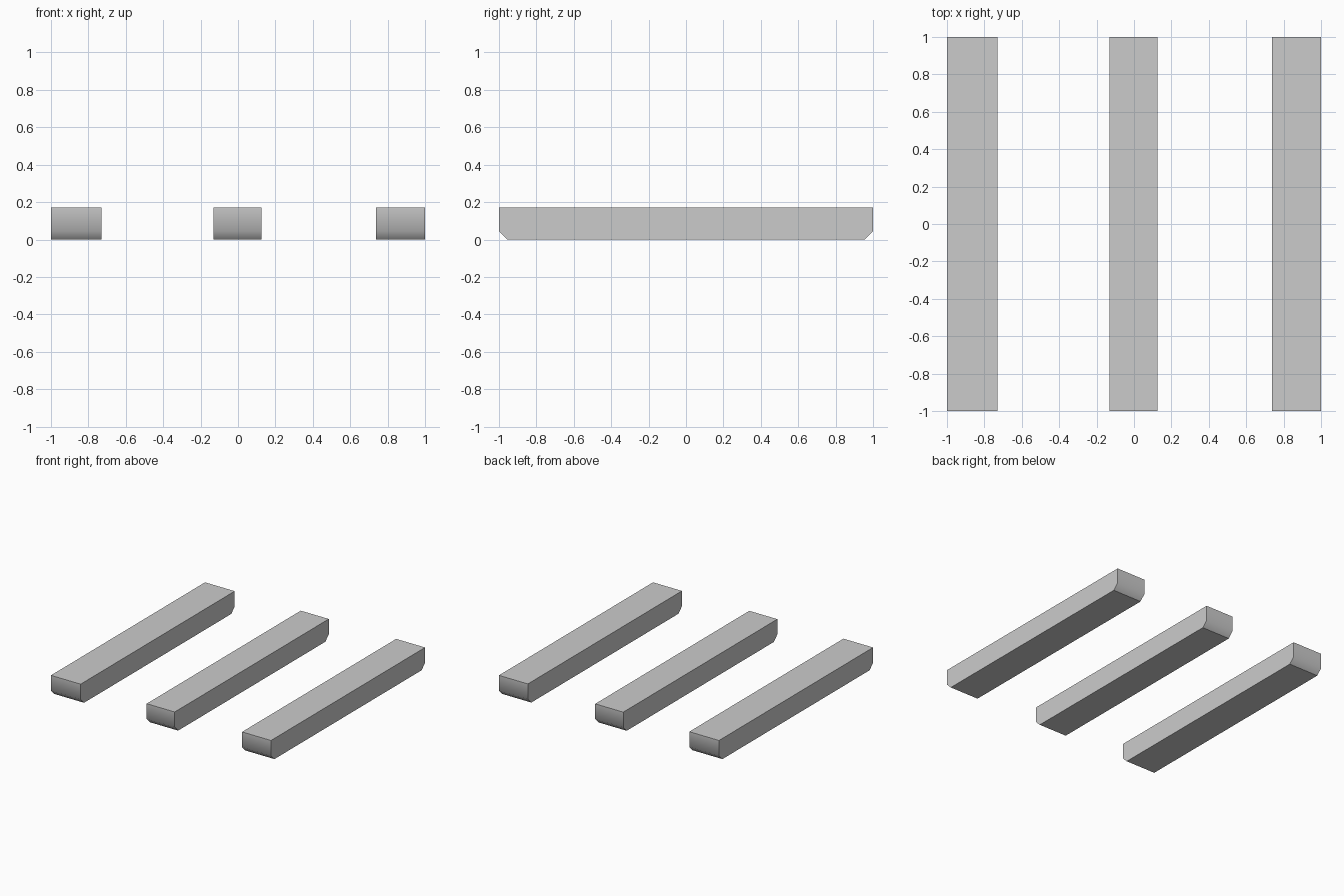
import bpy
import bmesh

if "Cube" in bpy.data.objects:
    bpy.data.objects.remove(bpy.data.objects["Cube"])

HEIGHT = 0.17
CHAMFER = 0.045

# Side profile (y, z): long bar with its lower end corners cut off
half = [(1, HEIGHT), (1, CHAMFER), (1 - CHAMFER, 0)]
PROFILE = half + [(-y, z) for y, z in reversed(half)]


def make_runner(name, x_min, x_max):
    bm = bmesh.new()
    face = bm.faces.new([bm.verts.new((x_min, y, z)) for y, z in PROFILE])
    side = bmesh.ops.extrude_face_region(bm, geom=[face])
    verts = [g for g in side["geom"] if isinstance(g, bmesh.types.BMVert)]
    bmesh.ops.translate(bm, vec=(x_max - x_min, 0, 0), verts=verts)
    bmesh.ops.recalc_face_normals(bm, faces=bm.faces)

    # Only the end face flows smoothly into its chamfer
    for f in bm.faces:
        f.smooth = True
    for e in bm.edges:
        e.smooth = all(abs(v.co.z - CHAMFER) < 1e-4 for v in e.verts)

    mesh = bpy.data.meshes.new(name)
    bm.to_mesh(mesh)
    bm.free()
    bpy.context.collection.objects.link(bpy.data.objects.new(name, mesh))


# Three parallel pallet-style runners
make_runner("left_runner", -1.0, -0.73)
make_runner("middle_runner", -0.13, 0.125)
make_runner("right_runner", 0.737, 1.0)
